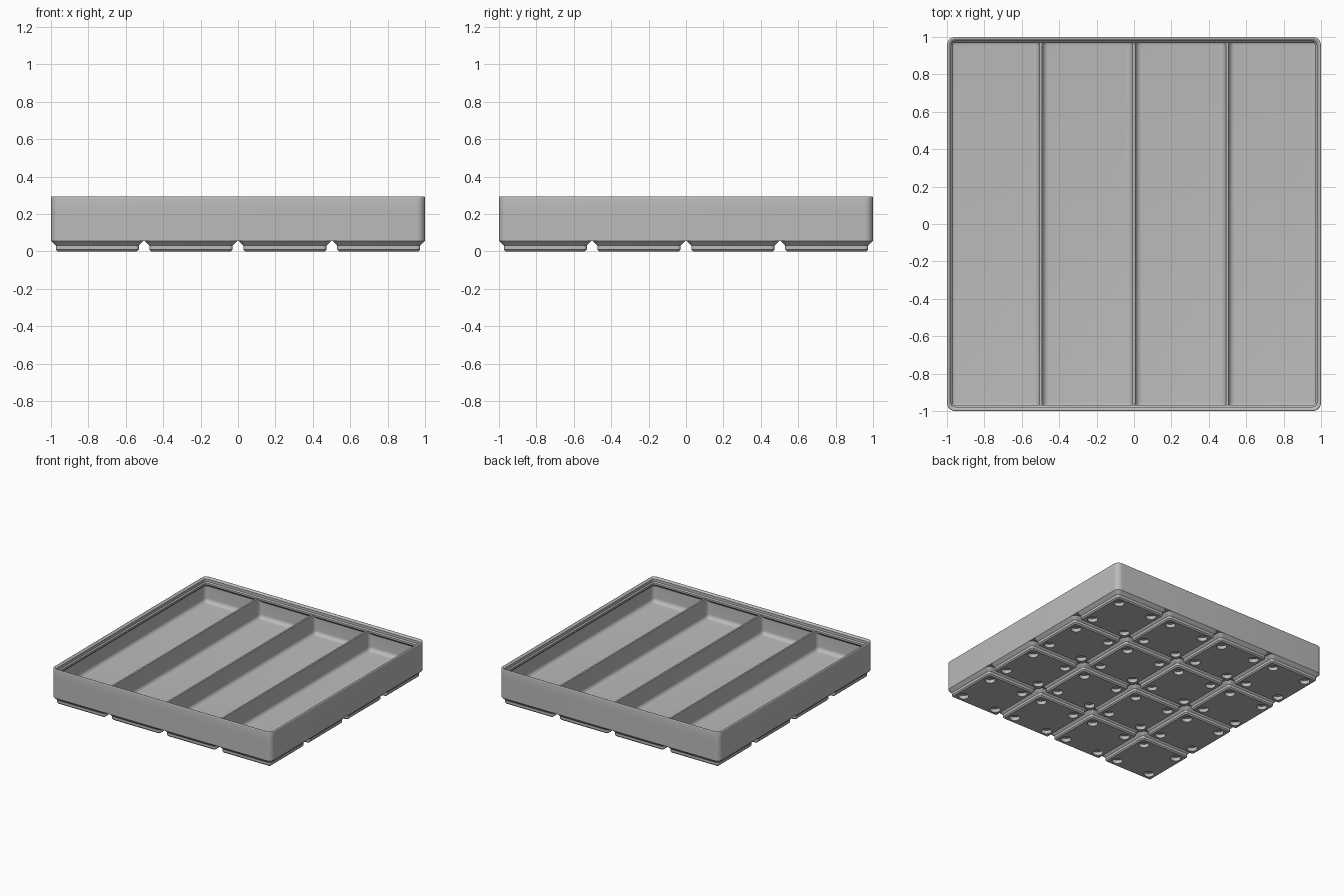
import bpy, bmesh, math

MM = 2 / 167.5          # sizes below are in millimetres
SIZE, PITCH = 167.5, 42.0
FLOOR, TOP, LIP_START = 7.0, 21.0, 18.15
WALL, DIVIDER, FILLET = 0.95, 1.2, 2.8

old = bpy.data.objects.get("Cube")
if old:
    bpy.data.objects.remove(old, do_unlink=True)

grey = bpy.data.materials.new("plain grey")
grey.use_nodes = True
colour = (0.5, 0.5, 0.5, 1)
grey.diffuse_color = colour
grey.node_tree.nodes["Principled BSDF"].inputs["Base Color"].default_value = colour


def ring(bm, cx, cy, w, d, r, z, seg=8):
    """Rounded rectangle of vertices."""
    r = max(r, 0.1)
    verts = []
    for k, (sx, sy) in enumerate(((1, 1), (-1, 1), (-1, -1), (1, -1))):
        for i in range(seg + 1):
            a = (k + i / seg) * math.pi / 2
            x = cx + sx * (w / 2 - r) + r * math.cos(a)
            y = cy + sy * (d / 2 - r) + r * math.sin(a)
            verts.append(bm.verts.new((x * MM, y * MM, z * MM)))
    return verts


def loft(bm, profile, w, d, r, cx=0, cy=0, closed=False):
    """Skin rounded rectangles along a profile of (inset, height)."""
    rings = [ring(bm, cx, cy, w - 2 * i, d - 2 * i, r - i, z) for i, z in profile]
    pairs = list(zip(rings, rings[1:]))
    if closed:
        pairs.append((rings[-1], rings[0]))
    else:
        bm.faces.new(rings[0][::-1])
        bm.faces.new(rings[-1])
    for a, b in pairs:
        n = len(a)
        for i in range(n):
            j = (i + 1) % n
            bm.faces.new((a[i], a[j], b[j], b[i]))


def finish(bm, name):
    bmesh.ops.recalc_face_normals(bm, faces=bm.faces)
    mesh = bpy.data.meshes.new(name)
    bm.to_mesh(mesh)
    bm.free()
    mesh.materials.append(grey)
    obj = bpy.data.objects.new(name, mesh)
    bpy.context.collection.objects.link(obj)
    return obj


def select(obj):
    bpy.ops.object.select_all(action="DESELECT")
    obj.select_set(True)
    bpy.context.view_layer.objects.active = obj


def cut(obj, cutter):
    mod = obj.modifiers.new("cut", "BOOLEAN")
    mod.operation, mod.solver, mod.object = "DIFFERENCE", "EXACT", cutter
    select(obj)
    bpy.ops.object.modifier_apply(modifier=mod.name)
    bpy.data.objects.remove(cutter, do_unlink=True)


def smooth(obj):
    select(obj)
    bpy.ops.object.shade_smooth_by_angle(angle=math.radians(30))


# Tray body: outer walls, with a narrower core that sits inside the rim
bm = bmesh.new()
loft(bm, [(0, 4.75), (0, LIP_START), (0.5, LIP_START), (0.5, TOP)], SIZE, SIZE, 3.75)
tray = finish(bm, "tray_body")

# Four long pockets with filleted floors, leaving three dividers
inner = SIZE - 2 * WALL
step = (inner + DIVIDER) / 4
arc = [math.pi / 2 * i / 7 for i in range(8)]
pocket = [(FILLET * (1 - math.sin(a)), FLOOR + FILLET * (1 - math.cos(a))) for a in arc]
pocket.append((0, 30))
bm = bmesh.new()
for k in range(4):
    loft(bm, pocket, step - DIVIDER, inner, FILLET, cx=(k - 1.5) * step)
cut(tray, finish(bm, "pocket_cutter"))
smooth(tray)

# Stacking rim: rounded top, stepped inside, sloped underside
rim = [(0, LIP_START)]
for i in range(7):
    a = math.pi * (1 - 0.75 * i / 6)
    rim.append((0.6 + 0.6 * math.cos(a), 23.95 + 0.6 * math.sin(a)))
rim += [(1.9, 23.5), (1.9, 21.7), (2.6, TOP), (2.6, 19.8), (WALL, LIP_START)]
bm = bmesh.new()
loft(bm, rim, SIZE, SIZE, 3.75, closed=True)
smooth(finish(bm, "stacking_rim"))

# Stepped foot with four round sockets underneath
bm = bmesh.new()
loft(bm, [(2.95, 0), (2.15, 0.8), (2.15, 2.6), (0, 4.75), (0.5, 5.5)], 41.5, 41.5, 3.75)
foot = finish(bm, "foot")
bm = bmesh.new()
for x in (-13, 13):
    for y in (-13, 13):
        loft(bm, [(0, -1), (0, 2.4)], 6.5, 6.5, 3.25, x, y)
cut(foot, finish(bm, "socket_cutter"))
smooth(foot)

# Grid of feet
for i in range(4):
    for j in range(4):
        part = foot if i == j == 0 else foot.copy()
        if part is not foot:
            bpy.context.collection.objects.link(part)
        part.name = f"foot_{i + 1}_{j + 1}"
        part.location = ((i - 1.5) * PITCH * MM, (j - 1.5) * PITCH * MM, 0)
